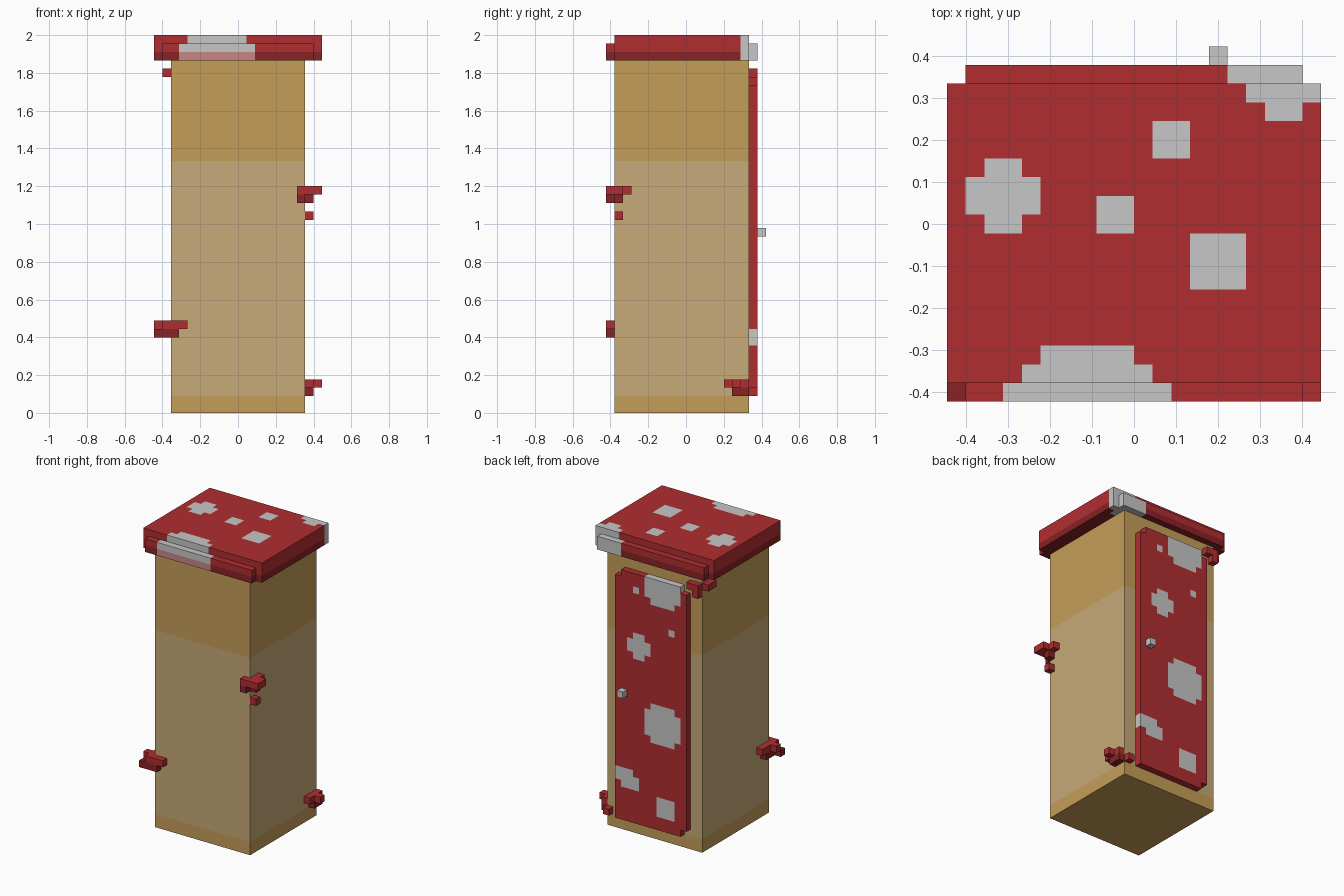
import bpy
import bmesh
from mathutils import Vector

default_cube = bpy.data.objects.get("Cube")
if default_cube:
    bpy.data.objects.remove(default_cube, do_unlink=True)

# One grid unit of the blocky style, and the grid's corner
UNIT = 2 / 45
ORIGIN = Vector((-10 * UNIT, -9.5 * UNIT, 0))


def make_material(name, color):
    mat = bpy.data.materials.new(name)
    mat.use_nodes = True
    mat.diffuse_color = (*color, 1)
    shader = mat.node_tree.nodes["Principled BSDF"]
    shader.inputs["Base Color"].default_value = (*color, 1)
    shader.inputs["Roughness"].default_value = 0.9
    return mat


PALETTE = [
    make_material("red", (0.44, 0.027, 0.03)),
    make_material("dark_red", (0.25, 0.016, 0.019)),
    make_material("spot_white", (0.58, 0.57, 0.57)),
    make_material("shaded_pink", (0.58, 0.24, 0.24)),
    make_material("tan_wood", (0.56, 0.34, 0.1)),
    make_material("pale_wood", (0.57, 0.4, 0.19)),
]
RED, DARK, WHITE, PINK, TAN, PALE = range(len(PALETTE))


def finish(name, bm):
    mesh = bpy.data.meshes.new(name)
    bm.to_mesh(mesh)
    bm.free()
    for mat in PALETTE:
        mesh.materials.append(mat)
    obj = bpy.data.objects.new(name, mesh)
    bpy.context.collection.objects.link(obj)
    return obj


def block(xs, ys, zs):
    """All grid cells in a box given by three (start, end) ranges."""
    return {(i, j, k) for i in range(*xs) for j in range(*ys) for k in range(*zs)}


def spot(a, b, size, rounded=True):
    """Square spot of cells in a plane, with its corners cut if rounded."""
    ends = (0, size - 1)
    return {(a + u, b + v) for u in range(size) for v in range(size)
            if not (rounded and u in ends and v in ends)}


def strip(a0, a1, b0, b1):
    return {(a, b) for a in range(a0, a1) for b in range(b0, b1)}


def build_cells(name, cells, color_of):
    """Build the outer faces of a set of grid cells, coloured by a rule."""
    bm = bmesh.new()
    corners = {}

    def vert(p):
        if p not in corners:
            corners[p] = bm.verts.new(ORIGIN + Vector(p) * UNIT)
        return corners[p]

    for cell in sorted(cells):
        for axis in range(3):
            u, v = (axis + 1) % 3, (axis + 2) % 3
            for side in (0, 1):
                near = list(cell)
                near[axis] += 2 * side - 1
                if tuple(near) in cells:
                    continue
                loop = []
                for du, dv in ((0, 0), (1, 0), (1, 1), (0, 1)):
                    p = list(cell)
                    p[axis] += side
                    p[u] += du
                    p[v] += dv
                    loop.append(vert(tuple(p)))
                face = bm.faces.new(loop if side else loop[::-1])
                face.material_index = color_of(cell)
    return finish(name, bm)


# Tall box body with wood bands split by height
BAND_LOW, BAND_HIGH, BODY_TOP, WIDTH = 2, 30, 42, 16
bm = bmesh.new()
bmesh.ops.create_cube(bm, size=1)
bmesh.ops.scale(bm, vec=Vector((WIDTH, WIDTH, BODY_TOP)) * UNIT, verts=bm.verts)
bmesh.ops.translate(bm, vec=Vector((0, -0.5, BODY_TOP / 2)) * UNIT, verts=bm.verts)
for level in (BAND_LOW, BAND_HIGH):
    bmesh.ops.bisect_plane(bm, geom=bm.verts[:] + bm.edges[:] + bm.faces[:],
                           plane_co=(0, 0, level * UNIT), plane_no=(0, 0, 1))
for face in bm.faces:
    height = face.calc_center_median().z / UNIT
    face.material_index = PALE if BAND_LOW < height < BAND_HIGH else TAN
finish("body", bm)

# Spotted lid with a lower ledge along the front and back
lid = block((0, 20), (1, 17), (42, 45)) | block((1, 19), (0, 18), (42, 44))
front_spot = strip(5, 10, 2, 3) | strip(4, 11, 1, 2) | strip(3, 12, 0, 1)
lid_spots = (front_spot | spot(1, 9, 4) | spot(8, 9, 2, False)
             | spot(11, 13, 2, False) | spot(13, 6, 3, False)
             | strip(15, 19, 17, 18) | strip(16, 20, 16, 17) | strip(17, 19, 15, 16))


def lid_color(cell):
    i, j, k = cell
    bottom = k == BODY_TOP
    if (i, j) in front_spot:
        return PINK if bottom else WHITE
    if (i, j) in lid_spots and (not bottom or j > 14):
        return WHITE
    return DARK if bottom else RED


build_cells("lid", lid, lid_color)

# Spotted door on the back, with notched corners
door = block((4, 16), (17, 18), (3, 39)) | block((5, 15), (17, 18), (2, 40))
door_spots = (strip(5, 11, 37, 40) | strip(6, 10, 36, 37)
              | spot(12, 37, 1, False) | spot(6, 32, 1, False)
              | spot(10, 27, 4) | spot(5, 15, 6) | spot(6, 4, 3, False)
              | strip(15, 16, 8, 10) | strip(13, 15, 7, 10) | strip(12, 13, 7, 9))
build_cells("door", door, lambda c: WHITE if (c[0], c[2]) in door_spots else RED)

# Door knob
build_cells("door_knob", block((14, 15), (18, 19), (21, 22)), lambda c: WHITE)


def cluster(name, top, upper, lower):
    """Small growth: a red layer of cells over a dark one."""
    cells = {(i, j, top) for i, j in upper} | {(i, j, top - 1) for i, j in lower}
    build_cells(name, cells, lambda c: RED if c[2] == top else DARK)


# Growths clinging to the corners of the body
cluster("front_left_growth", 26,
        strip(17, 20, 0, 1) | strip(18, 20, 1, 2) | {(18, 2)},
        {(17, 0), (18, 1)})
build_cells("front_left_bud", {(18, 1, 23)}, lambda c: RED)
cluster("front_right_growth", 10,
        strip(1, 4, 0, 1) | strip(0, 2, 1, 2) | strip(1, 2, 2, 4),
        strip(0, 3, 0, 1) | strip(1, 2, 1, 3))
cluster("back_left_growth", 3,
        strip(18, 19, 14, 17) | {(19, 15)}, strip(18, 19, 15, 17))
build_cells("back_left_buds", {(17, 17, 2), (15, 17, 2)}, lambda c: RED)
build_cells("back_right_growth",
            {(3, 17, 40), (2, 17, 40), (1, 16, 40), (1, 15, 40), (2, 17, 39)},
            lambda c: RED)
